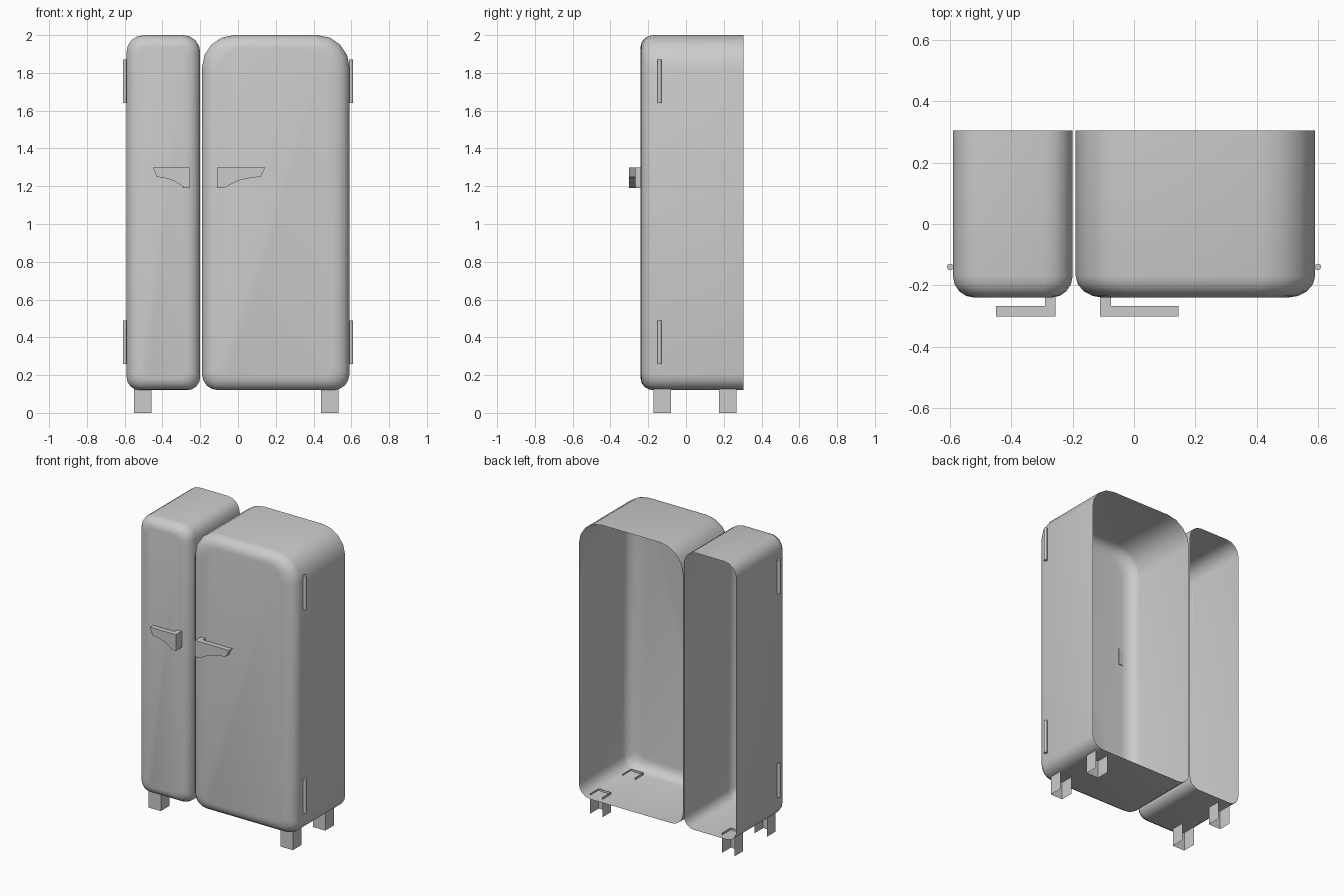
import bpy
import bmesh
from math import sin, cos, pi

cube = bpy.data.objects.get("Cube")
if cube:
    bpy.data.objects.remove(cube)

paint = bpy.data.materials.new("grey enamel")
paint.use_nodes = True
paint.diffuse_color = (0.6, 0.6, 0.6, 1)
paint.node_tree.nodes["Principled BSDF"].inputs["Base Color"].default_value = (0.6, 0.6, 0.6, 1)


def finish(name, bm, angle, fix_normals=True):
    if fix_normals:
        bmesh.ops.recalc_face_normals(bm, faces=bm.faces)
    mesh = bpy.data.meshes.new(name)
    bm.to_mesh(mesh)
    bm.free()
    mesh.materials.append(paint)
    obj = bpy.data.objects.new(name, mesh)
    bpy.context.collection.objects.link(obj)
    bpy.ops.object.select_all(action='DESELECT')
    obj.select_set(True)
    bpy.context.view_layer.objects.active = obj
    bpy.ops.object.shade_smooth_by_angle(angle=angle)
    return obj


def rounded_outline(x0, x1, z0, z1, top, bottom, steps=4):
    """Counter-clockwise rounded rectangle seen from the front."""
    corners = [(x1 - bottom, z0 + bottom, bottom, -pi / 2), (x1 - top, z1 - top, top, 0),
               (x0 + top, z1 - top, top, pi / 2), (x0 + bottom, z0 + bottom, bottom, pi)]
    return [(cx + r * cos(start + pi / 2 * i / steps), cz + r * sin(start + pi / 2 * i / steps))
            for cx, cz, r, start in corners for i in range(steps + 1)]


def cabinet(name, x0, x1, top, bottom, round_x, round_z):
    """Thin shell, open at the back, with a rounded front rim."""
    front, back, depth, steps = -0.24, 0.305, 0.07, 4
    z0, z1 = 0.12, 2.0
    rings = [(back, 0, 0)]
    for i in range(steps + 1):
        a = pi / 2 * i / steps
        rings.append((front + depth * (1 - sin(a)), round_x * (1 - cos(a)), round_z * (1 - cos(a))))
    bm = bmesh.new()
    loops = []
    for y, dx, dz in rings:
        outline = rounded_outline(x0 + dx, x1 - dx, z0 + dz, z1 - dz,
                                  top - 0.6 * dz, bottom - 0.4 * dz)
        loops.append([bm.verts.new((x, y, z)) for x, z in outline])
    for a, b in zip(loops, loops[1:]):
        for i in range(len(a)):
            j = (i + 1) % len(a)
            bm.faces.new((a[i], a[j], b[j], b[i]))
    bm.faces.new(loops[-1])
    finish(name, bm, pi / 3)


cabinet("narrow_cabinet", -0.59, -0.20, 0.09, 0.07, 0.07, 0.06)
cabinet("wide_cabinet", -0.19, 0.59, 0.17, 0.085, 0.09, 0.07)


def prism(bm, points, y0, y1):
    """Extrude an x-z outline along y."""
    face = bm.faces.new([bm.verts.new((x, y0, z)) for x, z in points])
    out = bmesh.ops.extrude_face_region(bm, geom=[face])
    moved = [v for v in out["geom"] if isinstance(v, bmesh.types.BMVert)]
    bmesh.ops.translate(bm, verts=moved, vec=(0, y1 - y0, 0))


def handle(name, pivot, length, side):
    """Grip blade with a scooped underside, and a stub into the door."""
    bm = bmesh.new()
    blade = [(0, 1.30), (1, 1.30), (0.9, 1.25), (0.67, 1.243), (0.45, 1.23),
             (0.28, 1.21), (0.14, 1.19), (0, 1.19)]
    prism(bm, [(pivot + side * length * t, z) for t, z in blade], -0.302, -0.267)
    stub = [(0, 1.30), (0.035, 1.30), (0.035, 1.19), (0, 1.19)]
    prism(bm, [(pivot + side * t, z) for t, z in stub], -0.267, -0.235)
    finish(name, bm, pi / 9)


handle("narrow_door_handle", -0.255, 0.195, -1)
handle("wide_door_handle", -0.11, 0.255, 1)

# Hinge pins on the outer sides
for side, label in ((-1, "right"), (1, "left")):
    for z, level in ((0.375, "lower"), (1.755, "upper")):
        bm = bmesh.new()
        bmesh.ops.create_cone(bm, cap_ends=True, segments=8, radius1=0.011, radius2=0.011, depth=0.23)
        bmesh.ops.translate(bm, verts=bm.verts, vec=(side * 0.599, -0.14, z))
        finish(f"{level}_{label}_hinge", bm, pi / 3)

# Legs folded from three panels, open at the back
for x, label in ((-0.505, "right"), (0.485, "left")):
    for y, place in ((-0.125, "front"), (0.222, "back")):
        bm = bmesh.new()
        h = 0.046
        plan = [(x - h, y + h), (x - h, y - h), (x + h, y - h), (x + h, y + h)]
        low, high = ([bm.verts.new((px, py, z)) for px, py in plan] for z in (0, 0.135))
        for i in range(3):
            bm.faces.new((low[i], low[i + 1], high[i + 1], high[i]))
        finish(f"{place}_{label}_leg", bm, pi / 6, fix_normals=False)
